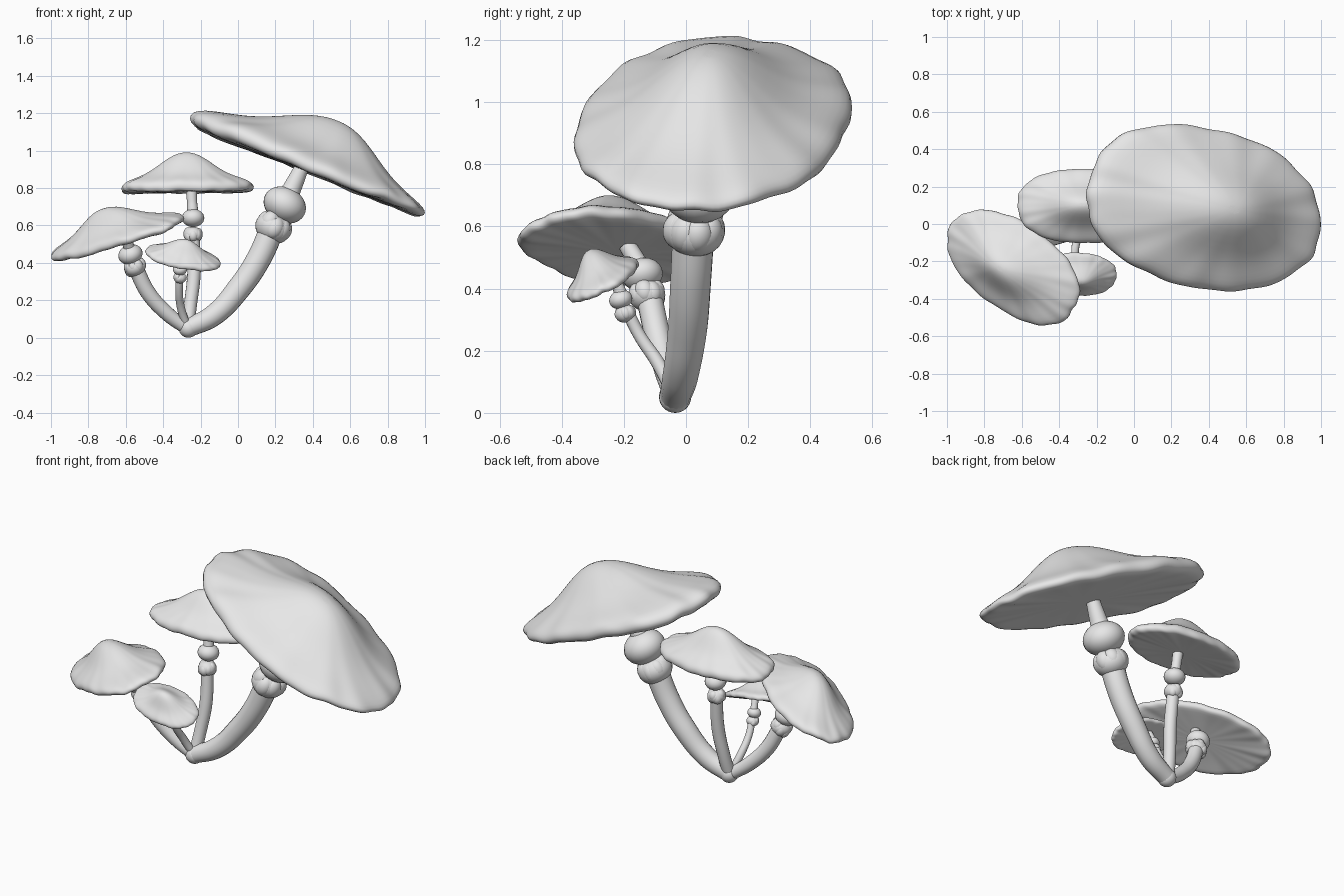
import bpy, bmesh, random
from math import sin, cos, tau, radians
from mathutils import Vector, Matrix

cube = bpy.data.objects.get("Cube")
if cube:
    bpy.data.objects.remove(cube)

GREY = (0.8, 0.8, 0.8, 1)
mat = bpy.data.materials.new("plain grey")
mat.use_nodes = True
mat.diffuse_color = GREY
mat.node_tree.nodes["Principled BSDF"].inputs["Base Color"].default_value = GREY

# Cap cross-section as (radius, height) fractions, from apex over the rim to the underside
PROFILE = [(0.06, 1), (0.18, 0.95), (0.33, 0.79), (0.5, 0.57), (0.65, 0.42), (0.8, 0.32),
           (0.92, 0.24), (0.99, 0.15), (1, 0.04), (0.95, -0.04), (0.85, -0.04),
           (0.6, -0.03), (0.3, -0.03), (0.08, -0.03)]
SEGMENTS = 72


def finish(name, bm, subdivisions=0):
    bmesh.ops.recalc_face_normals(bm, faces=bm.faces)
    mesh = bpy.data.meshes.new(name)
    bm.to_mesh(mesh)
    bm.free()
    mesh.materials.append(mat)
    mesh.shade_smooth()
    obj = bpy.data.objects.new(name, mesh)
    bpy.context.collection.objects.link(obj)
    if subdivisions:
        mod = obj.modifiers.new("smoothing", "SUBSURF")
        mod.levels = mod.render_levels = subdivisions


def cap(name, centre, normal, yaw, radii, height, lean, curl, seed):
    """Wavy-edged oval cap, lathed and tilted; lean shifts the apex, curl thickens the far end."""
    rng = random.Random(seed)
    waves = [(k, rng.uniform(0, tau), rng.uniform(0.5, 1)) for k in (3, 5, 9, 14, 21)]
    z = Vector(normal).normalized()
    heading = Vector((cos(radians(yaw)), sin(radians(yaw)), 0))
    y = z.cross(heading).normalized()
    x = y.cross(z)
    frame = Matrix((x, y, z)).transposed()

    def ripple(angle, shift):
        return sum(w * sin(k * angle + p + shift * k) for k, p, w in waves) / len(waves)

    bm = bmesh.new()
    rings = []
    for r, h in PROFILE:
        ring = []
        for i in range(SEGMENTS):
            a = tau * i / SEGMENTS
            # slightly squared oval outline with a scalloped edge
            round_off = (abs(cos(a)) ** 2.2 + abs(sin(a)) ** 2.2) ** (-1 / 2.2)
            reach = r * round_off * (1 + 0.045 * r ** 4 * ripple(a, 0))
            lift = height * (h * (1 - curl * r * r * cos(a)) + 0.08 * r ** 3 * ripple(a, 0.4))
            local = Vector((radii[0] * reach * cos(a) + lean * (1 - r * r),
                            radii[1] * reach * sin(a), lift))
            ring.append(bm.verts.new(Vector(centre) + frame @ local))
        rings.append(ring)
    for lower, upper in zip(rings, rings[1:]):
        for i in range(SEGMENTS):
            j = (i + 1) % SEGMENTS
            bm.faces.new((lower[i], lower[j], upper[j], upper[i]))
    # close the apex and the middle of the underside with fans
    for ring in (rings[0], rings[-1]):
        hub = bm.verts.new(sum((v.co for v in ring), Vector()) / SEGMENTS)
        for i in range(SEGMENTS):
            bm.faces.new((ring[i], ring[(i + 1) % SEGMENTS], hub))
    finish(name, bm, 1)


def tube(name, points):
    """Smooth stalk through (x, y, z, radius) points."""
    curve = bpy.data.curves.new(name, "CURVE")
    curve.dimensions = "3D"
    curve.bevel_depth = 1
    curve.bevel_resolution = 6
    curve.use_fill_caps = True
    spline = curve.splines.new("BEZIER")
    spline.bezier_points.add(len(points) - 1)
    for bp, (px, py, pz, radius) in zip(spline.bezier_points, points):
        bp.co = (px, py, pz)
        bp.radius = radius
        bp.handle_left_type = bp.handle_right_type = "AUTO"
    curve.materials.append(mat)
    obj = bpy.data.objects.new(name, curve)
    bpy.context.collection.objects.link(obj)
    bpy.ops.object.select_all(action="DESELECT")
    obj.select_set(True)
    bpy.context.view_layer.objects.active = obj
    bpy.ops.object.convert(target="MESH")
    bpy.ops.object.shade_smooth_by_angle(angle=radians(50))


def blob(bm, centre, axis, width, depth):
    turn = Vector(axis).to_track_quat("Z", "Y").to_matrix().to_4x4()
    shape = Matrix.Diagonal((width, width, depth, 1))
    bmesh.ops.create_uvsphere(bm, u_segments=24, v_segments=14, radius=1,
                              matrix=Matrix.Translation(centre) @ turn @ shape)


def bulb(name, centre, axis, width):
    bm = bmesh.new()
    blob(bm, centre, axis, width, width * 0.8)
    finish(name, bm)


def collar(name, centre, axis, width, seed):
    """Lumpy ring of broad, overlapping swellings around the stalk."""
    rng = random.Random(seed)
    axis = Vector(axis).normalized()
    turn = axis.to_track_quat("Z", "Y")
    bm = bmesh.new()
    blob(bm, Vector(centre), axis, width * 0.95, width * 0.8)
    for i in range(8):
        a = tau * i / 8
        spread = rng.uniform(0.46, 0.52)
        local = Vector((cos(a) * spread, sin(a) * spread, rng.uniform(-0.2, 0.2))) * width
        size = width * rng.uniform(0.46, 0.52)
        blob(bm, Vector(centre) + turn @ local, axis, size, size * 1.2)
    finish(name, bm)


def mushroom(name, stalk, neck, ring, swell, head, seed):
    tube(name + "_stem", stalk)
    tube(name + "_neck", neck)
    (ring_at, ring_width), (swell_at, swell_width) = ring, swell
    axis = Vector(swell_at) - Vector(ring_at)
    collar(name + "_collar", ring_at, axis, ring_width, seed)
    bulb(name + "_bulb", swell_at, axis, swell_width)
    cap(name + "_cap", *head, seed)


# Shared rounded foot
bm = bmesh.new()
blob(bm, Vector((-0.265, -0.035, 0.052)), (0, 0, 1), 0.052, 0.052)
finish("foot", bm)

mushroom("large",
         [(-0.265, -0.035, 0.052, 0.05), (-0.13, -0.018, 0.12, 0.058),
          (0.01, 0.005, 0.27, 0.064), (0.11, 0.015, 0.42, 0.066), (0.19, 0.025, 0.6, 0.068)],
         [(0.24, 0.035, 0.7, 0.075), (0.29, 0.045, 0.8, 0.05), (0.345, 0.055, 0.92, 0.038)],
         ((0.187, 0.028, 0.588), 0.103), ((0.25, 0.04, 0.71), 0.118),
         ((0.36, 0.085, 0.9), (0.375, 0.02, 0.93), -10, (0.685, 0.43), 0.305, 0.07, 0.3), 3)

mushroom("middle",
         [(-0.27, -0.03, 0.05, 0.035), (-0.255, 0, 0.17, 0.035),
          (-0.235, 0.03, 0.35, 0.036), (-0.24, 0.05, 0.56, 0.034)],
         [(-0.24, 0.06, 0.64, 0.032), (-0.245, 0.07, 0.72, 0.027), (-0.25, 0.08, 0.8, 0.03)],
         ((-0.24, 0.05, 0.55), 0.054), ((-0.24, 0.06, 0.64), 0.06),
         ((-0.275, 0.095, 0.785), (-0.01, 0.04, 1), -1, (0.355, 0.2), 0.205, 0, 0), 8)

mushroom("left_leaning",
         [(-0.275, -0.035, 0.05, 0.035), (-0.38, -0.06, 0.13, 0.04),
          (-0.48, -0.09, 0.24, 0.042), (-0.55, -0.12, 0.38, 0.042)],
         [(-0.57, -0.135, 0.44, 0.045), (-0.585, -0.16, 0.49, 0.03), (-0.6, -0.19, 0.54, 0.028)],
         ((-0.552, -0.125, 0.378), 0.062), ((-0.575, -0.14, 0.445), 0.066),
         ((-0.64, -0.228, 0.522), (-0.33, -0.12, 0.94), -31, (0.41, 0.24), 0.185, -0.02, 0), 5)

mushroom("small",
         [(-0.27, -0.035, 0.05, 0.022), (-0.305, -0.09, 0.16, 0.022),
          (-0.315, -0.15, 0.25, 0.02), (-0.31, -0.19, 0.33, 0.02)],
         [(-0.31, -0.205, 0.37, 0.022), (-0.305, -0.22, 0.41, 0.019), (-0.3, -0.24, 0.45, 0.02)],
         ((-0.31, -0.195, 0.32), 0.036), ((-0.31, -0.21, 0.365), 0.038),
         ((-0.295, -0.265, 0.42), (0.15, -0.42, 0.9), -8, (0.205, 0.125), 0.115, 0, 0), 11)
